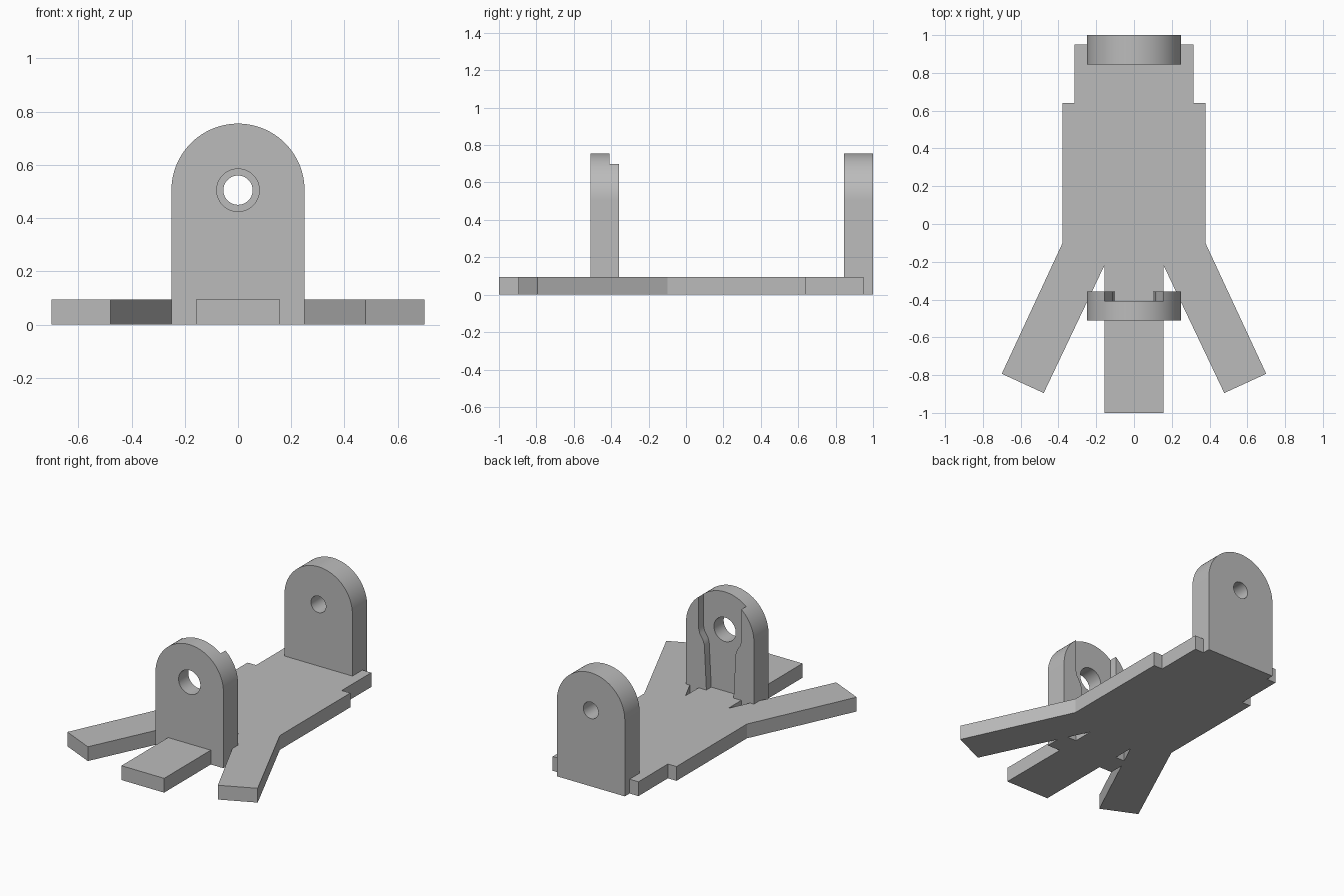
import bpy, bmesh, math
from mathutils import Matrix

cube = bpy.data.objects.get("Cube")
if cube:
    bpy.data.objects.remove(cube, do_unlink=True)

grey = bpy.data.materials.new("plain grey")
grey.use_nodes = True
COLOUR = (0.5, 0.5, 0.5, 1)
grey.diffuse_color = COLOUR
grey.node_tree.nodes["Principled BSDF"].inputs["Base Color"].default_value = COLOUR

THICK = 0.095      # base plate thickness
ARCH_Z = 0.505     # height of arch and hole centres
ARCH_R = 0.25


def prism(name, outline, depth, matrix):
    """Extrude a flat outline along its local z, then place it."""
    bm = bmesh.new()
    face = bm.faces.new([bm.verts.new((u, v, 0)) for u, v in outline])
    ext = bmesh.ops.extrude_face_region(bm, geom=[face])
    moved = [e for e in ext["geom"] if isinstance(e, bmesh.types.BMVert)]
    bmesh.ops.translate(bm, verts=moved, vec=(0, 0, depth))
    bmesh.ops.transform(bm, matrix=matrix, verts=bm.verts)
    bmesh.ops.recalc_face_normals(bm, faces=bm.faces)
    mesh = bpy.data.meshes.new(name)
    bm.to_mesh(mesh)
    bm.free()
    obj = bpy.data.objects.new(name, mesh)
    bpy.context.collection.objects.link(obj)
    mesh.materials.append(grey)
    return obj


def mirrored(half):
    """Close a right-hand half outline with its reflection."""
    return half + [(-x, y) for x, y in reversed(half)]


def arc(radius, start, end, steps):
    angles = [math.radians(start + (end - start) * i / steps) for i in range(steps + 1)]
    return [(radius * math.cos(a), ARCH_Z + radius * math.sin(a)) for a in angles]


def upright(y):
    """Stand an x-z outline up so that it extrudes from y towards -y."""
    return Matrix.Translation((0, y, 0)) @ Matrix.Rotation(math.pi / 2, 4, "X")


def cut(obj, cutter):
    cutter.hide_render = True
    mod = obj.modifiers.new("cut", "BOOLEAN")
    mod.operation = "DIFFERENCE"
    mod.solver = "EXACT"
    mod.object = cutter
    select(obj)
    bpy.ops.object.modifier_apply(modifier=mod.name)
    bpy.data.objects.remove(cutter, do_unlink=True)


def select(obj):
    bpy.ops.object.select_all(action="DESELECT")
    obj.select_set(True)
    bpy.context.view_layer.objects.active = obj


def post(name, front, back, hole_radius):
    """Round-topped upright with a bore through the arch centre."""
    outline = [(-ARCH_R, 0), (ARCH_R, 0)] + arc(ARCH_R, 0, 180, 48)
    obj = prism(name, outline, back - front, upright(back))
    bore = prism("bore_cutter", arc(hole_radius, 0, 360, 48)[:-1],
                 back - front + 0.2, upright(back + 0.1))
    cut(obj, bore)
    return obj


# Base plate with stepped tail, centre tongue and two splayed legs
half = [(0.157, -1), (0.157, -0.22), (0.478, -0.895), (0.70, -0.793),
        (0.378, -0.10), (0.378, 0.64), (0.315, 0.64), (0.315, 0.95)]
prism("base_plate", mirrored(half), THICK, Matrix())

# Uprights
back_post = post("back_post", 0.845, 1.0, 0.055)
front_post = post("front_post", -0.51, -0.357, 0.08)

# Tapering channel in the rear face of the front upright
channel = [(0.1, THICK), (0.115, 0.39), (0.125, 0.42),
           (0.148, 0.455), (0.157, 0.49), (0.157, 0.9)]
cut(front_post, prism("channel_cutter", mirrored(channel), 0.151, upright(-0.257)))

for obj in (back_post, front_post):
    select(obj)
    bpy.ops.object.shade_smooth_by_angle(angle=math.radians(30))
